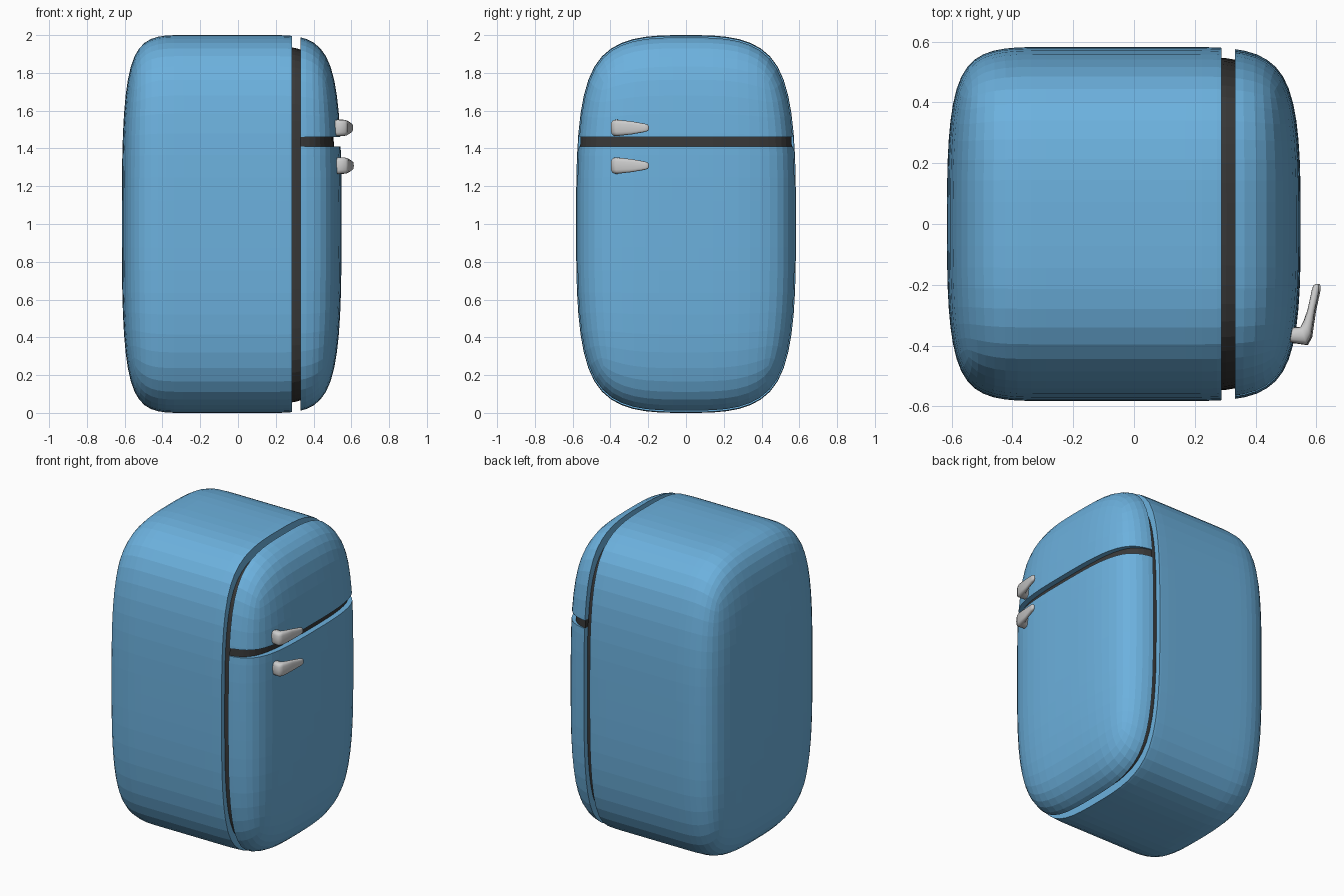
import bpy, bmesh, math
from mathutils import Vector

if "Cube" in bpy.data.objects:
    bpy.data.objects.remove(bpy.data.objects["Cube"])


def material(name, color):
    mat = bpy.data.materials.new(name)
    mat.diffuse_color = (*color, 1)
    mat.use_nodes = True
    mat.node_tree.nodes["Principled BSDF"].inputs["Base Color"].default_value = mat.diffuse_color
    return mat


blue = material("blue_enamel", (0.15, 0.44, 0.73))
dark = material("dark_seal", (0.04, 0.04, 0.04))


def add_object(name, mesh):
    obj = bpy.data.objects.new(name, mesh)
    bpy.context.collection.objects.link(obj)
    return obj


def cut(bm, co, no, keep_inner=False):
    """Slice the mesh, dropping the side the normal points to (unless kept)."""
    bmesh.ops.bisect_plane(bm, geom=bm.verts[:] + bm.edges[:] + bm.faces[:],
                           plane_co=co, plane_no=no, clear_outer=not keep_inner)
    if not keep_inner:
        rim = [e for e in bm.edges if e.is_boundary]
        bmesh.ops.holes_fill(bm, edges=rim, sides=0)


def rounded_block(name, lo, hi, mat, cuts):
    """Subdivided soft box between two corners, then sliced by planes."""
    bm = bmesh.new()
    bmesh.ops.create_cube(bm, size=1)
    for v in bm.verts:
        v.co = [(lo[i] + hi[i]) / 2 + v.co[i] * (hi[i] - lo[i]) for i in range(3)]
    for co, no in (((-0.33, 0, 0), (1, 0, 0)), ((0.2, 0, 0), (1, 0, 0)),
                   ((0, 0, 0), (0, 1, 0)), ((0, 0, 1), (0, 0, 1))):
        cut(bm, co, no, keep_inner=True)
    cage = bpy.data.meshes.new(name + "_cage")
    bm.to_mesh(cage)
    bm.free()
    obj = add_object(name, cage)
    sub = obj.modifiers.new("soft", 'SUBSURF')
    sub.levels = sub.render_levels = 3
    deps = bpy.context.evaluated_depsgraph_get()
    mesh = bpy.data.meshes.new_from_object(obj.evaluated_get(deps))
    obj.modifiers.clear()
    bm = bmesh.new()
    bm.from_mesh(mesh)
    for co, no in cuts:
        cut(bm, co, no)
    bmesh.ops.recalc_face_normals(bm, faces=bm.faces)
    for f in bm.faces:
        f.smooth = False
    bm.to_mesh(mesh)
    bm.free()
    mesh.materials.clear()
    mesh.materials.append(mat)
    obj.data = mesh
    bpy.data.meshes.remove(cage)


# Shell: one soft box sliced into cabinet and two doors
LO, HI = (-0.615, -0.582, 0), (0.548, 0.582, 2)
door_back = ((0.332, 0, 0), (-1, 0, 0))
rounded_block("cabinet", LO, HI, blue, [((0.287, 0, 0), (1, 0, 0))])
rounded_block("lower_door", LO, HI, blue, [door_back, ((0, 0, 1.41), (0, 0, 1))])
rounded_block("upper_door", LO, HI, blue, [door_back, ((0, 0, 1.46), (0, 0, -1))])

# Dark core seen through the gaps, and the wider strip between the doors
rounded_block("inner_seal", (-0.5, -0.55, 0.05), (0.507, 0.55, 1.94), dark,
              [((0.25, 0, 0), (-1, 0, 0))])
rounded_block("door_divider", (-0.5, -0.578, 0), (0.512, 0.578, 2), dark,
              [door_back, ((0, 0, 1.408), (0, 0, -1)), ((0, 0, 1.462), (0, 0, 1))])

# Handle sections: inner x, y, outer x, y, half height
SECTIONS = [(0.515, -0.343, 0.515, -0.388, 0.040),
            (0.530, -0.340, 0.530, -0.392, 0.044),
            (0.552, -0.338, 0.572, -0.398, 0.043),
            (0.562, -0.318, 0.586, -0.372, 0.041),
            (0.575, -0.280, 0.598, -0.290, 0.034),
            (0.589, -0.215, 0.613, -0.220, 0.022),
            (0.594, -0.202, 0.613, -0.203, 0.017),
            (0.600, -0.197, 0.609, -0.197, 0.009)]


def handle(name, dx, z):
    bm = bmesh.new()
    rings, n = [], 16
    for ix, iy, ox, oy, h in SECTIONS:
        mid = Vector(((ix + ox) / 2 + dx, (iy + oy) / 2, z))
        half = Vector(((ox - ix) / 2, (oy - iy) / 2, 0))
        ring = []
        for k in range(n):
            a = 2 * math.pi * k / n
            c, s = (math.copysign(abs(t) ** 0.65, t) for t in (math.cos(a), math.sin(a)))
            ring.append(bm.verts.new(mid + half * c + Vector((0, 0, h * s))))
        rings.append(ring)
    for a, b in zip(rings, rings[1:]):
        for k in range(n):
            bm.faces.new((a[k], a[(k + 1) % n], b[(k + 1) % n], b[k]))
    bm.faces.new(rings[0])
    bm.faces.new(rings[-1])
    bmesh.ops.recalc_face_normals(bm, faces=bm.faces)
    for f in bm.faces:
        f.smooth = True
    mesh = bpy.data.meshes.new(name)
    bm.to_mesh(mesh)
    bm.free()
    add_object(name, mesh)


handle("upper_handle", -0.004, 1.509)
handle("lower_handle", 0.0, 1.309)
